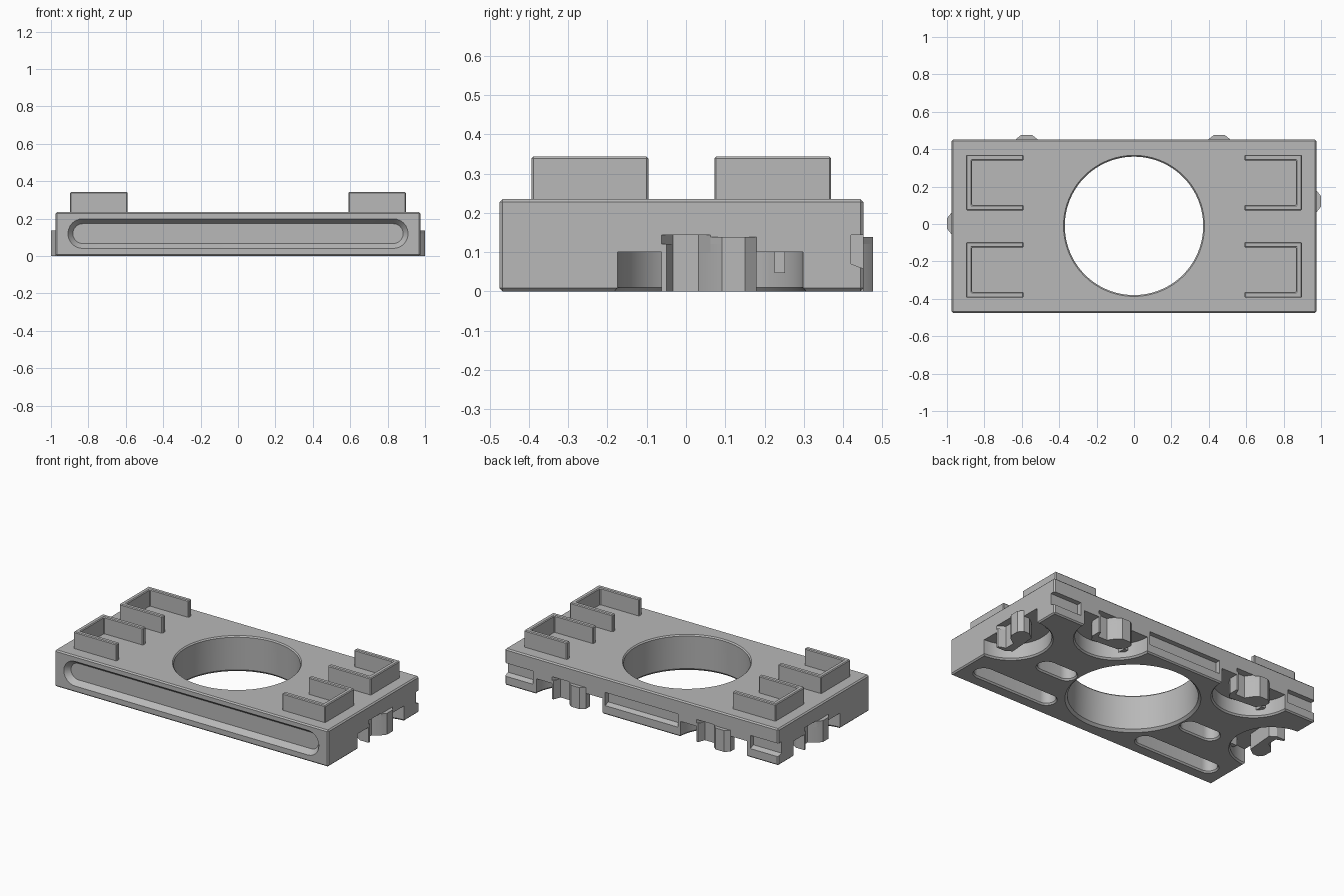
import bpy, bmesh
from math import pi, cos, sin, radians
from mathutils import Matrix, Vector

cube = bpy.data.objects.get("Cube")
if cube:
    bpy.data.objects.remove(cube, do_unlink=True)

gray = bpy.data.materials.new("plain gray")
gray.use_nodes = True
gray.diffuse_color = (0.48, 0.48, 0.48, 1)
gray.node_tree.nodes["Principled BSDF"].inputs["Base Color"].default_value = gray.diffuse_color

FRONT, BACK, SIDE, TOP = -0.475, 0.452, 0.975, 0.235


def loft(name, rings, matrix=Matrix()):
    """Closed solid through rings of equal point count."""
    bm = bmesh.new()
    loops = [[bm.verts.new(matrix @ Vector(p)) for p in ring] for ring in rings]
    n = len(loops[0])
    for a, b in zip(loops, loops[1:]):
        for i in range(n):
            j = (i + 1) % n
            bm.faces.new((a[i], a[j], b[j], b[i]))
    bm.faces.new(loops[0][::-1])
    bm.faces.new(loops[-1])
    bmesh.ops.recalc_face_normals(bm, faces=bm.faces)
    mesh = bpy.data.meshes.new(name)
    bm.to_mesh(mesh)
    bm.free()
    mesh.materials.append(gray)
    obj = bpy.data.objects.new(name, mesh)
    bpy.context.collection.objects.link(obj)
    return obj


def prism(name, outline, z0, z1, matrix=Matrix()):
    return loft(name, [[(x, y, z) for x, y in outline] for z in (z0, z1)], matrix)


def box(name, x0, x1, y0, y1, z0, z1, matrix=Matrix()):
    return prism(name, [(x0, y0), (x1, y0), (x1, y1), (x0, y1)], z0, z1, matrix)


def stadium(half, r, z, steps):
    """Rounded slot outline; half = 0 gives a circle."""
    pts = []
    for side in (1, -1):
        for i in range(steps + (half > 0)):
            a = -pi / 2 + pi * i / steps + (pi if side < 0 else 0)
            pts.append((side * half + r * cos(a), r * sin(a), z))
    return pts


def slot(name, half, levels, matrix, steps=12):
    return loft(name, [stadium(half, r, z, steps) for z, r in levels], matrix)


def activate(obj):
    bpy.ops.object.select_all(action='DESELECT')
    obj.select_set(True)
    bpy.context.view_layer.objects.active = obj


def bevel(obj, width, segments=1):
    mod = obj.modifiers.new("bevel", 'BEVEL')
    mod.width, mod.segments, mod.limit_method = width, segments, 'ANGLE'
    activate(obj)
    bpy.ops.object.modifier_apply(modifier=mod.name)


def cut(target, cutter):
    cutter.hide_render = True
    mod = target.modifiers.new("cut", 'BOOLEAN')
    mod.operation, mod.solver, mod.object = 'DIFFERENCE', 'EXACT', cutter
    activate(target)
    bpy.ops.object.modifier_apply(modifier=mod.name)
    bpy.data.objects.remove(cutter, do_unlink=True)


def at(x, y, z=0):
    return Matrix.Translation((x, y, z))


# Base block with chamfered edges
body = box("base_block", -SIDE, SIDE, FRONT, BACK, 0, TOP)
bevel(body, 0.008)

# Round centre hole with chamfered rims
cut(body, slot("centre_hole_cutter", 0,
               [(-0.01, 0.4), (0.015, 0.375), (0.227, 0.37), (0.245, 0.386)],
               at(0, -0.01), 48))

# Long sloped groove in the front
cut(body, slot("front_groove_cutter", 0.83, [(0.44, 0.053), (0.485, 0.087)],
               at(0, 0, 0.12) @ Matrix.Rotation(pi / 2, 4, 'X')))

# Underside slots
for s in (-1, 1):
    for x, y, half in ((0.605, -0.34, 0.235), (0.535, -0.05, 0.075)):
        cut(body, slot("under_slot_cutter", half,
                       [(-0.01, 0.07), (0.01, 0.055), (0.11, 0.055)], at(s * x, y)))

# Grooves along the back, with a sloped lower face
for x0, x1 in ((-1.1, -0.775), (-0.26, 0.26), (0.775, 1.1)):
    profile = [(0.42, 0.07), (0.5, 0.04), (0.5, 0.143), (0.42, 0.143)]
    cut(body, loft("back_groove_cutter", [[(x, y, z) for y, z in profile] for x in (x0, x1)]))

# Connector pockets: local -y points out of the block
connectors = (
    ("right", SIDE, 0.062, 90),
    ("left", -SIDE, 0.062, -90),
    ("back_right", 0.515, BACK, 180),
    ("back_left", -0.515, BACK, 180),
)
clip_outline = [
    (0, 0), (0.03, -0.024), (0.088, -0.024), (0.118, 0), (0.118, 0.04),
    (0.085, 0.085), (-0.1, 0.1), (-0.125, 0.06), (-0.125, 0),
    (-0.112, 0), (-0.095, 0.045), (-0.03, 0.045),
]
clips = []
for place, x, y, angle in connectors:
    m = at(x, y) @ Matrix.Rotation(radians(angle), 4, 'Z')
    cut(body, slot("pocket_cutter", 0, [(-0.01, 0.253), (0.01, 0.236), (0.1, 0.236)], m, 32))
    cut(body, prism("recess_cutter", [(-0.125, -0.05), (0, -0.05), (0, 0),
                                      (-0.03, 0.045), (-0.095, 0.045), (-0.125, 0)],
                    0.05, 0.143, m))
    clips.append(prism(place + "_connector_clip", clip_outline, 0, 0.12, m))
    # Upper part of the knob reaches above the pocket
    clips.append(prism(place + "_connector_knob", clip_outline[:5] + [(0, 0.03)],
                       0.1, 0.138, m))
    clips.append(box(place + "_pocket_rib", 0.163, 0.19, 0.12, 0.19, 0.047, 0.105, m))

# U-shaped holders on top, opening towards the centre
for sx, side in ((1, "right"), (-1, "left")):
    for cy, end in ((-0.245, "front"), (0.221, "back")):
        h, t, x0, x1 = 0.149, 0.03, 0.59, 0.897
        outline = [(x0, -h), (x1, -h), (x1, h), (x0, h),
                   (x0, h - t), (x1 - t, h - t), (x1 - t, t - h), (x0, t - h)]
        holder = prism(f"{end}_{side}_holder", [(sx * a, b + cy) for a, b in outline],
                       TOP - 0.02, 0.343)
        bevel(holder, 0.005)
        clips.append(holder)

# Smooth round walls, keep edges sharp
for obj in [body] + clips:
    activate(obj)
    bpy.ops.object.shade_smooth_by_angle(angle=radians(25))
